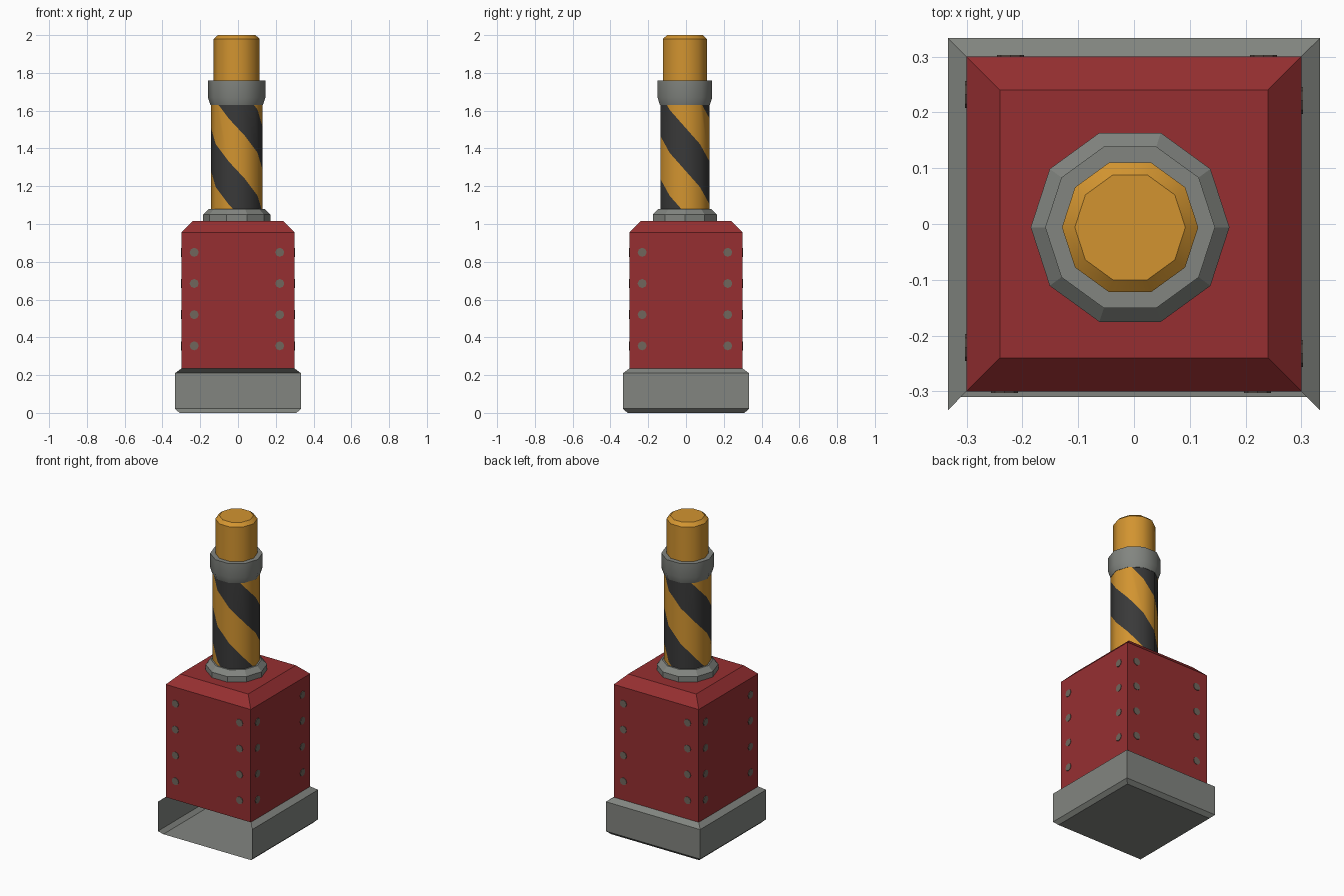
import bpy, bmesh, math
from mathutils import Vector, Matrix

if "Cube" in bpy.data.objects:
    bpy.data.objects.remove(bpy.data.objects["Cube"])

CX, CY = -0.007, -0.006      # the rod sits slightly off centre


def material(name, r, g, b):
    m = bpy.data.materials.new(name)
    lin = [((c / 255 + 0.055) / 1.055) ** 2.4 for c in (r, g, b)]
    m.diffuse_color = (*lin, 1)
    m.use_nodes = True
    m.node_tree.nodes["Principled BSDF"].inputs["Base Color"].default_value = m.diffuse_color
    return m


GREY = material("steel grey", 130, 133, 128)
RED = material("dark red", 150, 47, 49)
ORANGE = material("amber", 210, 148, 48)
DARK = material("charcoal", 57, 57, 57)
RIVET = material("warm grey", 112, 102, 92)


def add_object(name, bm, mats, smooth=False):
    me = bpy.data.meshes.new(name)
    bm.to_mesh(me)
    bm.free()
    for m in mats:
        me.materials.append(m)
    ob = bpy.data.objects.new(name, me)
    bpy.context.collection.objects.link(ob)
    if smooth:
        bpy.ops.object.select_all(action='DESELECT')
        ob.select_set(True)
        bpy.context.view_layer.objects.active = ob
        bpy.ops.object.shade_smooth_by_angle(angle=math.radians(40))
    return ob


def loft(name, profile, mat, sides, start, cx=0, cy=0, bottom=False, top=False,
         open_side=None, smooth=False):
    """Stack of regular rings (radius, z) joined by quads."""
    bm = bmesh.new()
    rings = []
    for r, z in profile:
        rings.append([bm.verts.new((cx + r * math.cos(start + i * math.tau / sides),
                                    cy + r * math.sin(start + i * math.tau / sides), z))
                      for i in range(sides)])
    for a, b in zip(rings, rings[1:]):
        for i in range(sides):
            if i != open_side:
                j = (i + 1) % sides
                bm.faces.new((a[i], a[j], b[j], b[i]))
    if bottom:
        bm.faces.new(rings[0][::-1])
    if top:
        bm.faces.new(rings[-1])
    return add_object(name, bm, [mat], smooth)


def square(name, profile, mat, **kw):
    # half widths become corner radii; side 0 faces the front
    loft(name, [(w * math.sqrt(2), z) for w, z in profile], mat, 4, math.radians(-135), **kw)


def lathe(name, profile, mat, **kw):
    loft(name, profile, mat, 10, 0, CX, CY, **kw)


# Base tray, open at the front
square("base", [(0.31, 0), (0.333, 0.022), (0.333, 0.21), (0.30, 0.235)], GREY,
       bottom=True, open_side=0)
# Red housing with chamfered top
square("housing", [(0.30, 0.235), (0.30, 0.955), (0.24, 1.015)], RED, top=True)

# Collars and rod tip
lathe("lower_collar", [(0.178, 1.015), (0.178, 1.05), (0.147, 1.08), (0.13, 1.08)], GREY)
lathe("upper_collar", [(0.13, 1.63), (0.139, 1.63), (0.152, 1.67), (0.152, 1.76), (0.118, 1.76)],
      GREY, smooth=True)
lathe("rod_tip", [(0.122, 1.76), (0.122, 1.98), (0.099, 2.0)], ORANGE, top=True, smooth=True)

# Striped shaft: each facet is cut along a double helix
Z0, Z1, R = 1.08, 1.63, 0.137
PERIOD = 0.455                # height between stripes, half a turn


def stripe_edge(a):
    phi = math.degrees(a) + 90    # angle from the front towards +x
    return 1.622 - PERIOD / 180 * (phi + 43)


bm = bmesh.new()
step = math.tau / 10
for i in range(10):
    a0, a1 = i * step, (i + 1) * step
    p0, p1 = [Vector((CX + R * math.cos(a), CY + R * math.sin(a), 0)) for a in (a0, a1)]
    up = Vector((0, 0, 1))
    v = [bm.verts.new(p) for p in (p0 + up * Z0, p1 + up * Z0, p1 + up * Z1, p0 + up * Z1)]
    pieces = [bm.faces.new(v)]
    e0, e1 = stripe_edge(a0), stripe_edge(a1)
    slope = (p1 - p0) + up * (e1 - e0)
    out = Vector((math.cos((a0 + a1) / 2), math.sin((a0 + a1) / 2), 0))
    normal = out.cross(slope).normalized()
    for k in range(-8, 14):
        dz = k * PERIOD / 2
        if max(e0, e1) + dz < Z0 or min(e0, e1) + dz > Z1:
            continue
        geom = set(pieces)
        for f in pieces:
            geom.update(f.edges)
            geom.update(f.verts)
        res = bmesh.ops.bisect_plane(bm, geom=list(geom), plane_co=p0 + up * (e0 + dz),
                                     plane_no=normal)
        pieces = [g for g in res["geom"] if isinstance(g, bmesh.types.BMFace)]
    for f in pieces:
        c = f.calc_center_median()
        t = (c - p0).dot(p1 - p0) / (p1 - p0).length_squared
        f.material_index = int(((c.z - e0 - (e1 - e0) * t) / PERIOD) % 1 < 0.5)
bmesh.ops.remove_doubles(bm, verts=bm.verts, dist=0.0002)
add_object("striped_shaft", bm, [ORANGE, DARK], smooth=True)

# Rivets: thin discs in two columns on each of the four sides
bm = bmesh.new()
for q in range(4):
    turn = Matrix.Rotation(q * math.pi / 2, 4, 'Z')
    for x in (-0.232, 0.221):
        for z in (0.355, 0.52, 0.685, 0.85):
            place = turn @ Matrix.Translation((x, -0.301, z)) @ Matrix.Rotation(math.pi / 2, 4, 'X')
            bmesh.ops.create_cone(bm, cap_ends=True, segments=8, radius1=0.024, radius2=0.024,
                                  depth=0.004, matrix=place)
add_object("rivets", bm, [RIVET])
